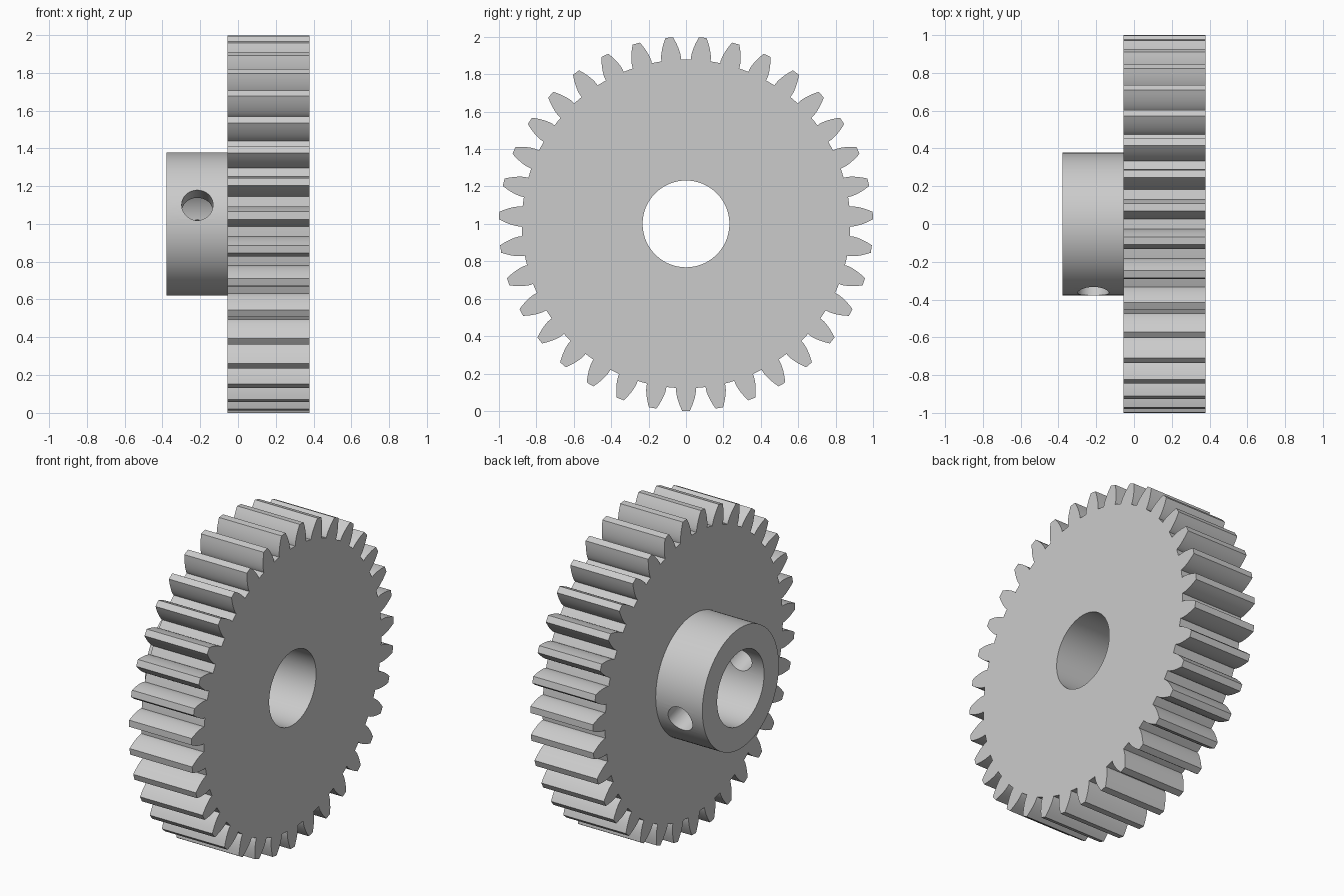
import bpy, bmesh, math
from mathutils import Matrix

cube = bpy.data.objects.get("Cube")
if cube:
    bpy.data.objects.remove(cube, do_unlink=True)

TEETH = 35
TIP = 1.0
PITCH = TIP * TEETH / (TEETH + 2)
ROOT = TIP * (TEETH - 2.5) / (TEETH + 2)
PRESSURE = math.radians(20)
BASE = PITCH * math.cos(PRESSURE)
WHEEL_X = (-0.055, 0.378)
HUB_END = -0.378

steel = bpy.data.materials.new("light grey steel")
steel.use_nodes = True
steel.diffuse_color = (0.6, 0.6, 0.6, 1)
steel.node_tree.nodes["Principled BSDF"].inputs["Base Color"].default_value = (0.6, 0.6, 0.6, 1)


def finish(name, bm):
    bmesh.ops.recalc_face_normals(bm, faces=bm.faces)
    mesh = bpy.data.meshes.new(name)
    bm.to_mesh(mesh)
    bm.free()
    mesh.materials.append(steel)
    obj = bpy.data.objects.new(name, mesh)
    bpy.context.collection.objects.link(obj)
    return obj


def cylinder(name, radius, length, matrix, sides=96):
    bm = bmesh.new()
    bmesh.ops.create_cone(bm, cap_ends=True, segments=sides, radius1=radius,
                          radius2=radius, depth=length, matrix=matrix)
    return finish(name, bm)


def involute(angle):
    return math.tan(angle) - angle


def half_angle(radius):
    # Half the angular thickness of an involute tooth at a given radius
    at = math.acos(min(1, BASE / max(radius, BASE)))
    return math.pi / (2 * TEETH) + involute(PRESSURE) - involute(at)


def tooth_wheel():
    steps = 8
    radii = [ROOT] + [BASE + (TIP - BASE) * (i / steps) ** 1.5 for i in range(steps + 1)]
    flank = [(r, half_angle(r)) for r in radii]
    tooth = [(r, -a) for r, a in flank] + [(TIP, 0)] + [(r, a) for r, a in reversed(flank)]
    tooth.append((ROOT, math.pi / TEETH))  # middle of the valley
    bm = bmesh.new()
    ring = []
    for k in range(TEETH):
        for r, a in tooth:
            t = a + k * math.tau / TEETH
            ring.append(bm.verts.new((WHEEL_X[0], r * math.sin(t), 1 - r * math.cos(t))))
    face = bm.faces.new(ring)
    side = bmesh.ops.extrude_face_region(bm, geom=[face])["geom"]
    moved = [v for v in side if isinstance(v, bmesh.types.BMVert)]
    bmesh.ops.translate(bm, verts=moved, vec=(WHEEL_X[1] - WHEEL_X[0], 0, 0))
    return finish("spur_gear", bm)


def combine(target, tool, operation):
    mod = target.modifiers.new(tool.name, 'BOOLEAN')
    mod.operation = operation
    mod.solver = 'EXACT'
    mod.object = tool
    bpy.ops.object.modifier_apply(modifier=mod.name)
    bpy.data.objects.remove(tool, do_unlink=True)


along_x = Matrix.Rotation(math.pi / 2, 4, 'Y')

# Toothed wheel
gear = tooth_wheel()
bpy.ops.object.select_all(action='DESELECT')
gear.select_set(True)
bpy.context.view_layer.objects.active = gear

# Hub, sunk a little way into the wheel
hub_length = 0.1 - HUB_END
hub = cylinder("hub", 0.378, hub_length,
               Matrix.Translation((HUB_END + hub_length / 2, 0, 1)) @ along_x)
combine(gear, hub, 'UNION')

# Shaft bore
bore = cylinder("bore_cutter", 0.232, 2, Matrix.Translation((0, 0, 1)) @ along_x)
combine(gear, bore, 'DIFFERENCE')

# Tilted pin hole through both hub walls, higher at the front
tilt = Matrix.Rotation(math.pi / 2 - math.radians(15.5), 4, 'X')
pin = cylinder("pin_cutter", 0.083, 1.2, Matrix.Translation((-0.215, 0, 1)) @ tilt, 48)
combine(gear, pin, 'DIFFERENCE')

bpy.ops.object.shade_smooth_by_angle(angle=math.radians(30))
